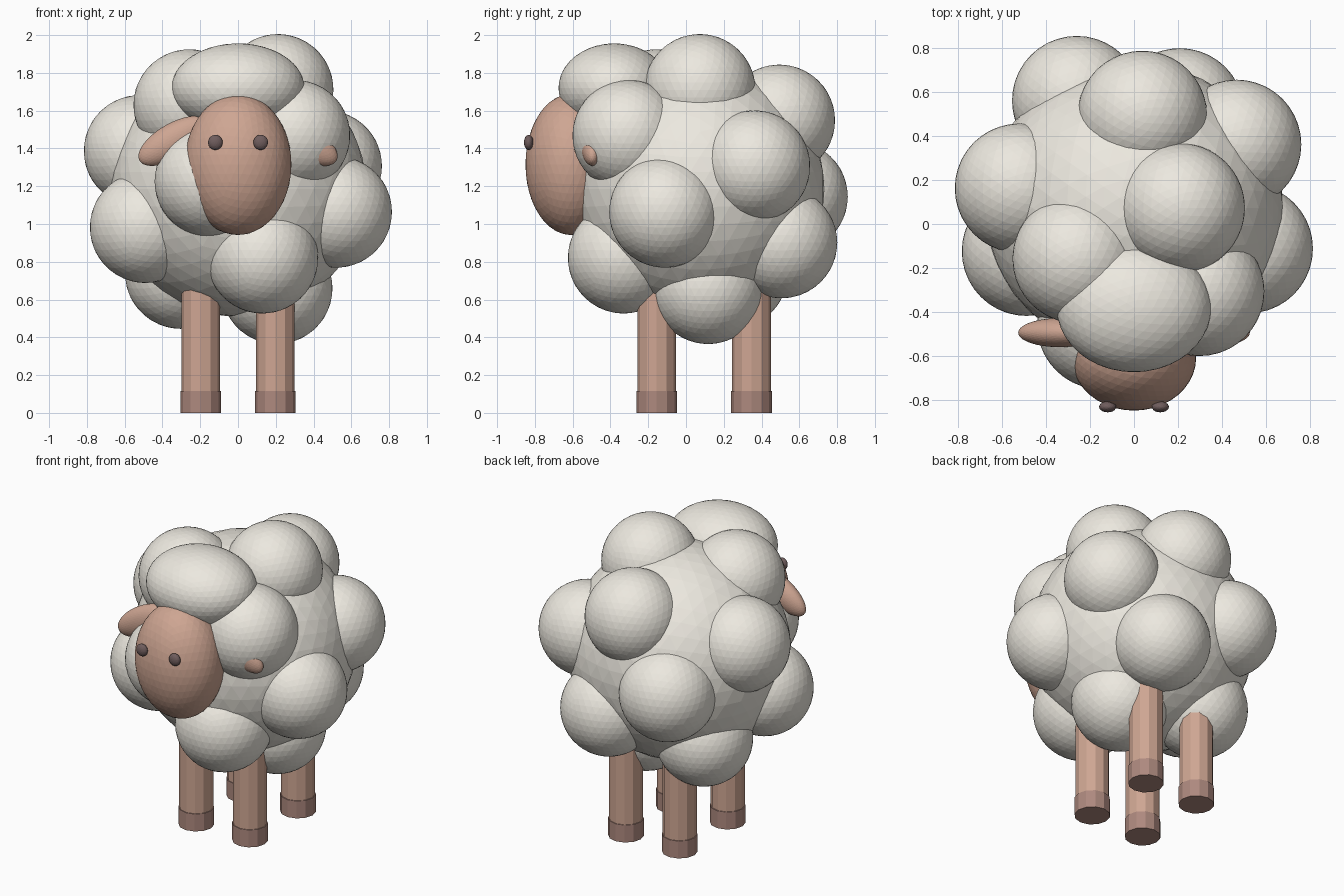
import bpy
from math import cos, sin, sqrt, pi, radians

if "Cube" in bpy.data.objects:
    bpy.data.objects.remove(bpy.data.objects["Cube"])


def material(name, color):
    m = bpy.data.materials.new(name)
    m.diffuse_color = (*color, 1)
    m.use_nodes = True
    m.node_tree.nodes["Principled BSDF"].inputs["Base Color"].default_value = m.diffuse_color
    return m


WOOL = material("wool", (0.84, 0.81, 0.74))
SKIN = material("skin", (0.62, 0.38, 0.29))
HOOF = material("hoof", (0.42, 0.25, 0.21))
EYE = material("eye", (0.16, 0.11, 0.11))


def ball(name, loc, scale, mat, subdiv=4, tilt=0):
    bpy.ops.mesh.primitive_ico_sphere_add(subdivisions=subdiv, radius=1,
                                          location=loc, rotation=(0, tilt, 0))
    o = bpy.context.object
    o.name = name
    o.scale = scale
    o.data.materials.append(mat)
    return o


def post(name, x, y, z0, z1, r, mat):
    bpy.ops.mesh.primitive_cylinder_add(vertices=12, radius=r, depth=z1 - z0,
                                        location=(x, y, (z0 + z1) / 2))
    o = bpy.context.object
    o.name = name
    o.data.materials.append(mat)


# Woolly body core
CY, CZ = 0.073, 1.185
ball("body", (0, CY, CZ), (0.68, 0.66, 0.675), WOOL)

# Wool puffs spread evenly by a golden-angle spiral
PUFFS = 14
golden = pi * (3 - sqrt(5))
for i in range(PUFFS):
    u = 1 - 2 * (i + 0.5) / PUFFS
    ring = sqrt(1 - u * u)
    a = i * golden
    loc = (0.567 * ring * cos(a), CY - 0.552 * ring * sin(a), CZ + 0.566 * u)
    ball(f"wool_puff_{i + 1}", loc, (0.295,) * 3, WOOL)

# Head with a wool cap
ball("head", (0, -0.61, 1.315), (0.283, 0.24, 0.373), SKIN)
ball("wool_cap", (0, -0.38, 1.72), (0.352, 0.295, 0.236), WOOL)

# Eyes, ears, legs and hooves on both sides
for side, s in (("left", -1), ("right", 1)):
    ball(f"{side}_eye", (s * 0.12, -0.833, 1.432), (0.039, 0.025, 0.04), EYE, 3)
    ball(f"{side}_ear", (s * 0.34, -0.495, 1.44), (0.21, 0.066, 0.093), SKIN, 4,
         s * radians(30))
    for end, y in (("front", -0.155), ("back", 0.347)):
        post(f"{end}_{side}_leg", s * 0.197, y, 0.06, 0.85, 0.103, SKIN)
        post(f"{end}_{side}_hoof", s * 0.197, y, 0, 0.115, 0.108, HOOF)
